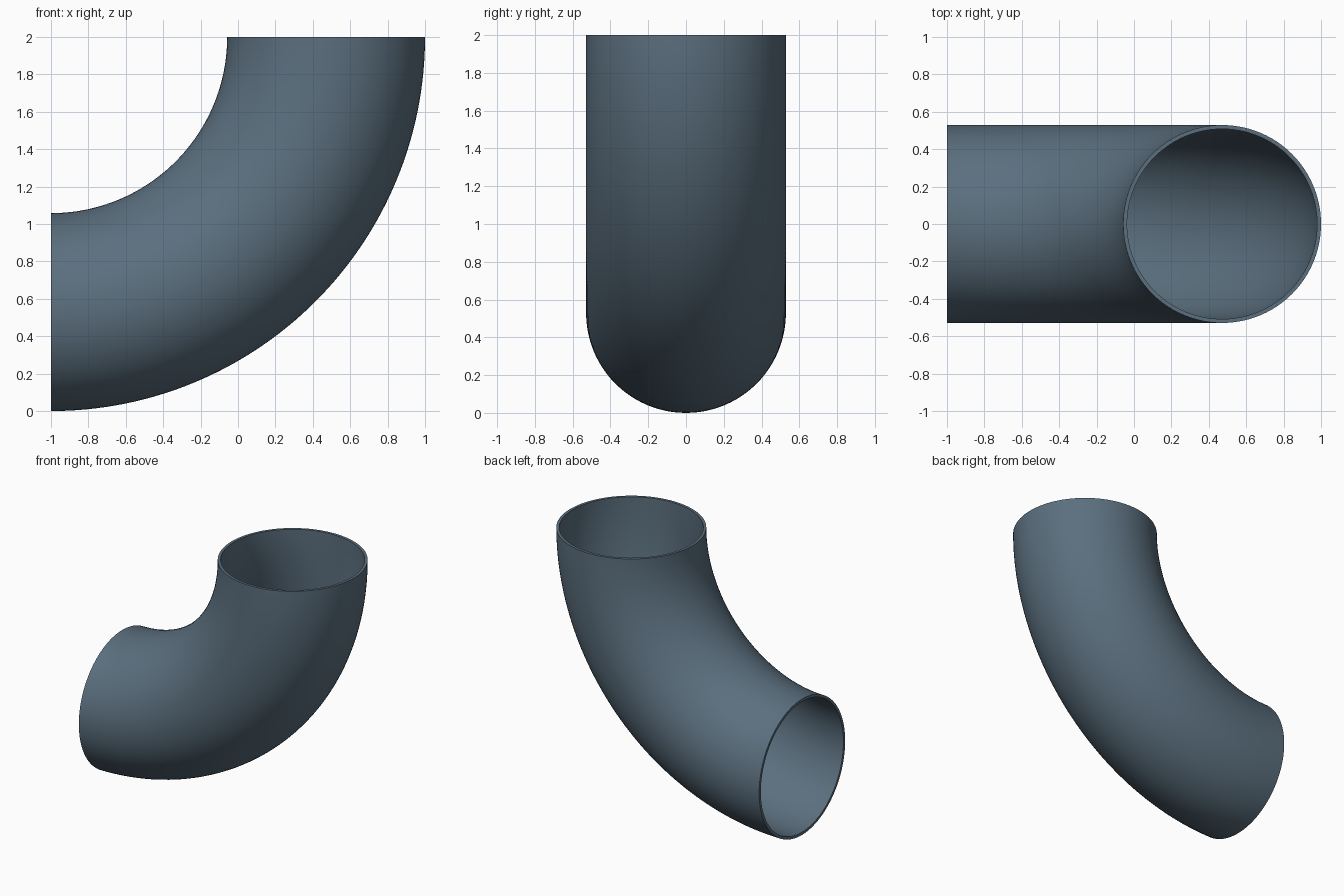
import bpy, bmesh
from math import pi, sin, cos

if "Cube" in bpy.data.objects:
    bpy.data.objects.remove(bpy.data.objects["Cube"])

BEND_R = 1.471      # centreline radius of the bend
OUTER_R = 0.529     # pipe outer radius
WALL = 0.021        # pipe wall thickness
SIDES, STEPS = 96, 64

bm = bmesh.new()


def ring(radius, step):
    """Circle of vertices across the pipe at one step of the quarter bend."""
    a = pi / 2 * step / STEPS
    verts = []
    for i in range(SIDES):
        t = 2 * pi * i / SIDES
        d = BEND_R + radius * cos(t)
        verts.append(bm.verts.new((d * cos(a) - 1, radius * sin(t), 2 - d * sin(a))))
    return verts


# Rings run down the outer wall and back up the inner wall
rings = [ring(OUTER_R, s) for s in range(STEPS + 1)]
rings += [ring(OUTER_R - WALL, s) for s in reversed(range(STEPS + 1))]

# Skin neighbouring rings; the two turn-arounds form the flat open rims
for k, a in enumerate(rings):
    b = rings[(k + 1) % len(rings)]
    for i in range(SIDES):
        j = (i + 1) % SIDES
        bm.faces.new((a[i], a[j], b[j], b[i]))

bmesh.ops.recalc_face_normals(bm, faces=bm.faces)
mesh = bpy.data.meshes.new("pipe_elbow")
bm.to_mesh(mesh)
bm.free()

elbow = bpy.data.objects.new("pipe_elbow", mesh)
bpy.context.collection.objects.link(elbow)

# Steel blue-grey finish
mat = bpy.data.materials.new("steel")
mat.diffuse_color = (0.105, 0.16, 0.21, 1)
mat.use_nodes = True
mat.node_tree.nodes["Principled BSDF"].inputs["Base Color"].default_value = mat.diffuse_color
mesh.materials.append(mat)

bpy.context.view_layer.objects.active = elbow
elbow.select_set(True)
bpy.ops.object.shade_smooth_by_angle(angle=pi / 6)
